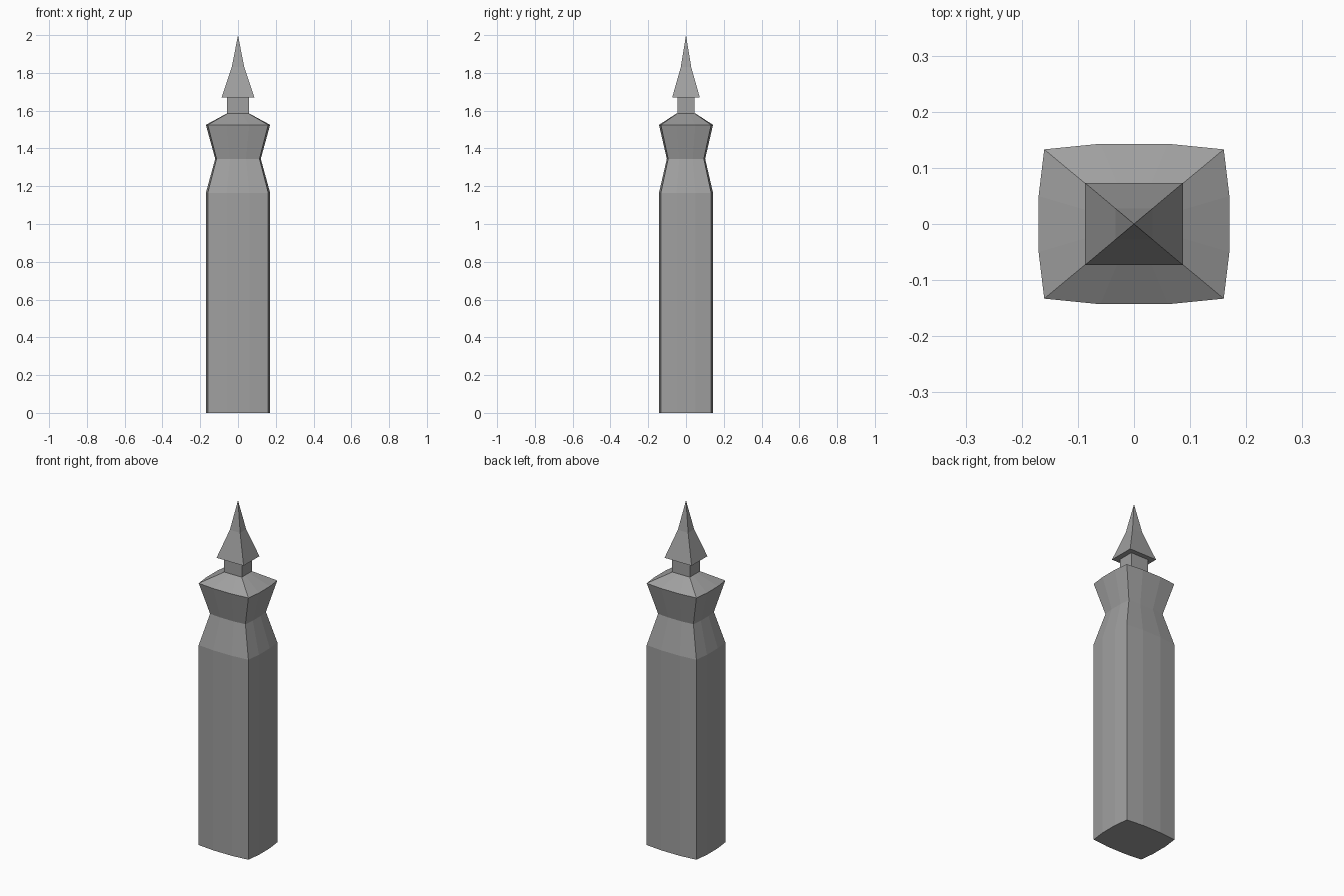
import bpy
import bmesh

cube = bpy.data.objects.get("Cube")
if cube:
    bpy.data.objects.remove(cube, do_unlink=True)

# One plain stone grey
stone = bpy.data.materials.new("stone_grey")
stone.use_nodes = True
grey = (0.35, 0.35, 0.35, 1.0)
stone.diffuse_color = grey
stone.node_tree.nodes["Principled BSDF"].inputs["Base Color"].default_value = grey


def bowed_section():
    """Rectangle whose four sides bow outward in three flat facets."""
    quarter = [(0.17, 0.05), (0.16, 0.133), (0.06, 0.143)]
    flipped = [(-x, y) for x, y in reversed(quarter)]
    half = quarter + flipped
    return half + [(-x, -y) for x, y in half]


def rectangle(x, y):
    return [(x, y), (-x, y), (-x, -y), (x, -y)]


def loft(name, section, levels, tip=None):
    """Stack scaled copies of a section; close with a cap or a point."""
    bm = bmesh.new()
    rings = [[bm.verts.new((x * s, y * s, z)) for x, y in section]
             for z, s in levels]
    n = len(section)
    for low, high in zip(rings, rings[1:]):
        for i in range(n):
            j = (i + 1) % n
            bm.faces.new((low[i], low[j], high[j], high[i]))
    bm.faces.new(rings[0][::-1])
    top = rings[-1]
    if tip is None:
        bm.faces.new(top)
    else:
        point = bm.verts.new((0, 0, tip))
        for i in range(n):
            bm.faces.new((top[i], top[(i + 1) % n], point))
    bmesh.ops.recalc_face_normals(bm, faces=bm.faces)
    mesh = bpy.data.meshes.new(name)
    bm.to_mesh(mesh)
    bm.free()
    mesh.materials.append(stone)
    obj = bpy.data.objects.new(name, mesh)
    bpy.context.collection.objects.link(obj)
    return obj


# Pillar shaft with pinched waist and sloped cap
loft("pillar", bowed_section(),
     [(0, 1), (1.165, 1), (1.345, 0.71), (1.525, 1), (1.585, 0.35)])

# Square neck carrying the finial
loft("neck", rectangle(0.057, 0.046), [(1.575, 1), (1.67, 1)])

# Spear-shaped finial with a concave taper
loft("finial", rectangle(0.087, 0.073), [(1.67, 1), (1.83, 0.38)], tip=2.0)
